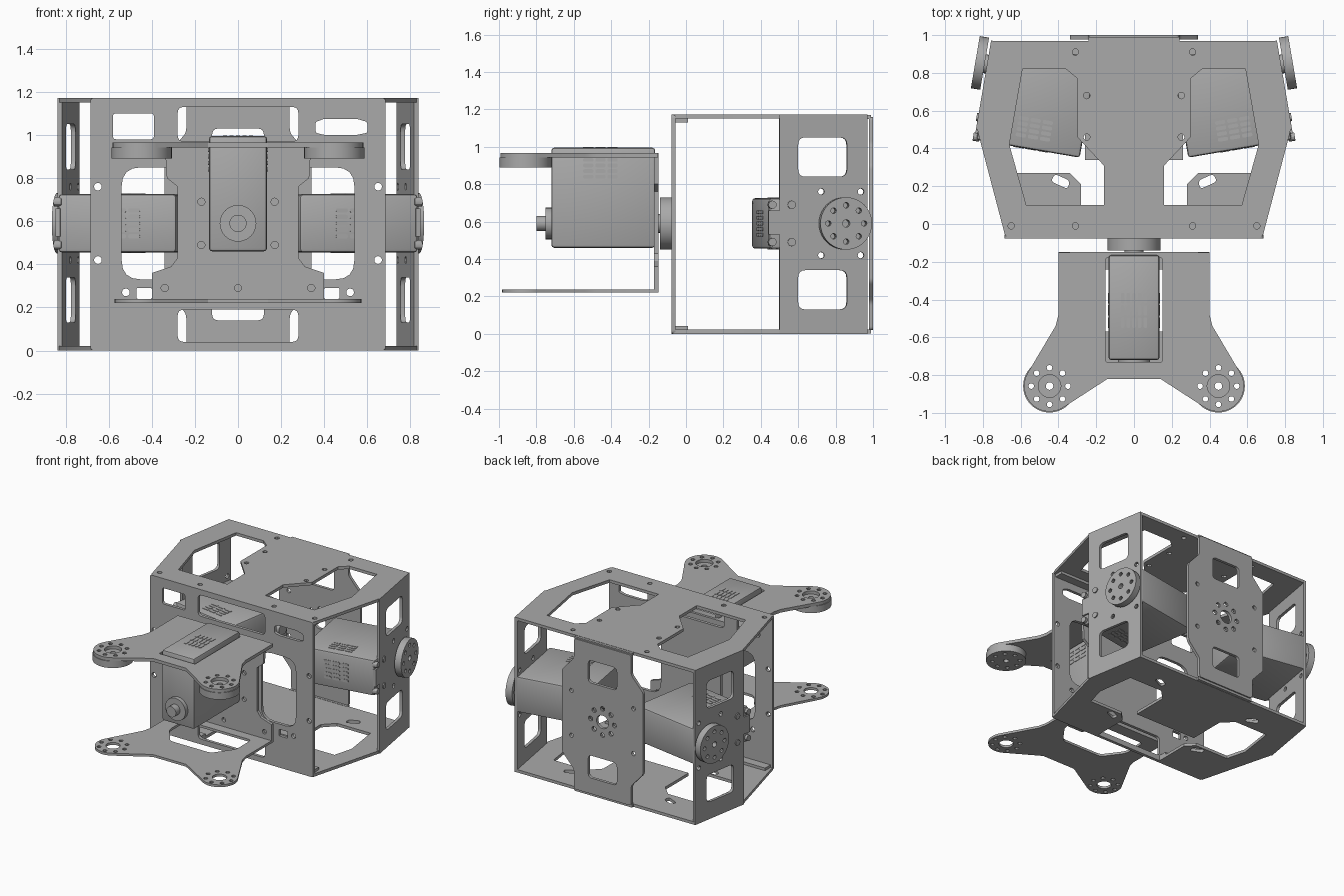
import bpy, bmesh, math
from mathutils import Matrix, Vector

if "Cube" in bpy.data.objects:
    bpy.data.objects.remove(bpy.data.objects["Cube"])

grey = bpy.data.materials.new("aluminium_grey")
grey.diffuse_color = (0.4, 0.4, 0.4, 1)
grey.use_nodes = True
grey.node_tree.nodes["Principled BSDF"].inputs["Base Color"].default_value = grey.diffuse_color


def frame(u, v, w, origin=(0, 0, 0)):
    m = Matrix((u, v, w)).transposed().to_4x4()
    m.translation = Vector(origin)
    return m


def finish(name, bm, m):
    bmesh.ops.remove_doubles(bm, verts=bm.verts, dist=1e-5)
    bm.transform(m)
    bmesh.ops.recalc_face_normals(bm, faces=bm.faces)
    me = bpy.data.meshes.new(name)
    bm.to_mesh(me)
    bm.free()
    me.materials.append(grey)
    me.shade_smooth()
    me.set_sharp_from_angle(angle=math.radians(30))
    ob = bpy.data.objects.new(name, me)
    bpy.context.collection.objects.link(ob)
    return ob


def plate(name, loops, w0, w1, m=Matrix()):
    """Extrude closed loops (outline plus holes) from w0 to w1 in frame m."""
    cu = bpy.data.curves.new(name, 'CURVE')
    cu.dimensions, cu.fill_mode, cu.extrude = '2D', 'BOTH', (w1 - w0) / 2
    for loop in loops:
        sp = cu.splines.new('POLY')
        sp.points.add(len(loop) - 1)
        for p, (x, y) in zip(sp.points, loop):
            p.co = (x, y, 0, 1)
        sp.use_cyclic_u = True
    tmp = bpy.data.objects.new(name + "_curve", cu)
    bpy.context.collection.objects.link(tmp)
    dg = bpy.context.evaluated_depsgraph_get()
    me = bpy.data.meshes.new_from_object(tmp.evaluated_get(dg))
    bm = bmesh.new()
    bm.from_mesh(me)
    bpy.data.objects.remove(tmp)
    bpy.data.curves.remove(cu)
    bpy.data.meshes.remove(me)
    return finish(name, bm, m @ Matrix.Translation((0, 0, (w0 + w1) / 2)))


def circle(x, y, r, n=16):
    return [(x + r * math.cos(i * math.tau / n), y + r * math.sin(i * math.tau / n)) for i in range(n)]


def bolt_ring(x, y, r=0.097, hole=0.015, n=8):
    return [circle(x + r * math.cos(i * math.tau / n), y + r * math.sin(i * math.tau / n), hole, 10)
            for i in range(n)]


def rnd(pts, r=0.03, n=4):
    """Round every corner of a polygon."""
    out = []
    for i, p in enumerate(pts):
        p, a, b = Vector(p), Vector(pts[i - 1]), Vector(pts[(i + 1) % len(pts)])
        s = p + (a - p).normalized() * min(r, (a - p).length * 0.45)
        e = p + (b - p).normalized() * min(r, (b - p).length * 0.45)
        for k in range(n + 1):
            t = k / n
            out.append(tuple(s * (1 - t) ** 2 + p * 2 * t * (1 - t) + e * t * t))
    return out


def rect(x0, x1, y0, y1, r=0.03):
    return rnd([(x0, y0), (x1, y0), (x1, y1), (x0, y1)], r)


def sym(half):
    """Close a half outline by mirroring it in x."""
    return half + [(-x, y) for x, y in reversed(half)]


def both(loop):
    return [loop, [(-x, y) for x, y in loop]]


def box(name, lo, hi, m=Matrix(), bevel=0.0):
    bm = bmesh.new()
    bmesh.ops.create_cube(bm, size=1)
    for v in bm.verts:
        v.co = [l + (c + 0.5) * (h - l) for c, l, h in zip(v.co, lo, hi)]
    if bevel:
        bmesh.ops.bevel(bm, geom=bm.edges[:], offset=bevel, segments=2, profile=0.5, affect='EDGES')
    return finish(name, bm, m)


XZ = frame((1, 0, 0), (0, 0, 1), (0, -1, 0))     # upright plates facing the front
MIRROR = Matrix.Scale(-1, 4, (1, 0, 0))


def servo(name, m, horn_top):
    """Servo: x = long direction, y = width, z = output axis."""
    box(name + "_case", (-0.13, -0.135, -0.56), (0.405, 0.135, -0.005), m, 0.015)
    plate(name + "_rear_boss", [circle(0, 0, 0.085, 24)], -0.59, -0.555, m)
    plate(name + "_rear_pin", [circle(0, 0, 0.04, 20)], -0.64, -0.585, m)
    plate(name + "_shaft", [circle(0, 0, 0.05, 20)], -0.01, 0.025, m)
    plate(name + "_horn", [circle(0, 0, 0.14, 40), circle(0, 0, 0.02)] + bolt_ring(0, 0), 0.02, horn_top, m)
    # vent slots on the end and both flanks
    slots = [rect(w, w + 0.055, b - 0.01, b + 0.01, 0.01)
             for w in (-0.39, -0.325, -0.26) for b in (-0.06, -0.03, 0, 0.03, 0.06)]
    plate(name + "_end_vents", slots, 0.403, 0.408, m @ frame((0, 0, 1), (0, 1, 0), (1, 0, 0)))
    slots = [rect(w, w + 0.055, a - 0.01, a + 0.01, 0.01)
             for w in (-0.39, -0.325, -0.26) for a in (0.25, 0.28, 0.31, 0.34)]
    for s in (1, -1):
        plate(name + "_side_vents", slots, 0.133, 0.138, m @ frame((0, 0, 1), (1, 0, 0), (0, s, 0)))


# ---- body: top plate
outline = rnd(sym([(0.68, -0.07), (0.83, 0.50), (0.75, 0.97)]), 0.02)
opening = [(0.59, 0.82), (0.36, 0.82), (0.30, 0.77), (0.30, 0.46), (0.16, 0.31),
           (0.16, 0.10), (0.57, 0.10), (0.66, 0.42)]
holes = []
for x, y in ((0.31, 0.91), (0.25, 0.46), (0.25, 0.68), (0.31, -0.01), (0.65, -0.01)):
    holes += both(circle(x, y, 0.017, 12))
plate("body_top_plate", [outline] + both(opening) + holes, 1.15, 1.172)

# ---- body: bottom plate, open toward the front
half = [(0.26, 0.34), (0.26, 0.62), (0.34, 0.70), (0.62, 0.70), (0.66, 0.42), (0.62, 0.27),
        (0.34, 0.27), (0.28, 0.21), (0.28, -0.07), (0.68, -0.07), (0.83, 0.50), (0.75, 0.97)]
slots = [rnd([(x - 0.04, y - 0.035), (x + 0.05, y + 0.005), (x + 0.03, y + 0.045), (x - 0.05, y + 0.01)], 0.02)
         for x, y in ((0.39, 0.22), (0.42, 0.78))]
plate("body_bottom_plate", [sym(half)] + both(slots[0]) + both(slots[1]), 0.0, 0.022)

# ---- body: front plate with windows, and its bent lips
holes = [rect(-0.28, 0.28, 0.97, 1.13), rect(-0.28, 0.28, 0.04, 0.19),
         rect(-0.58, -0.39, 0.98, 1.10, 0.015),
         rnd([(0.36, 1.01), (0.40, 1.0), (0.55, 1.0), (0.60, 1.01), (0.60, 1.06),
              (0.55, 1.075), (0.40, 1.075), (0.36, 1.06)], 0.01)]
holes += both(rect(0.25, 0.54, 0.33, 0.85, 0.09)) + both(rect(0.40, 0.47, 0.24, 0.29, 0.005))
for x, z in ((0.65, 0.76), (0.65, 0.42), (0.52, 0.27)):
    holes += both(circle(x, z, 0.018, 12))
plate("body_front_plate", [rect(-0.685, 0.685, 0.0, 1.172, 0.02)] + holes, 0.055, 0.078, XZ)
for s in (-1, 1):
    x0, x1 = sorted((s * 0.28, s * 0.67))
    box("front_lip_top", (x0, -0.06, 1.13), (x1, 0.01, 1.15))
    box("front_lip_bottom", (x0, -0.06, 0.02), (x1, 0.01, 0.042))

# ---- body: back plate
half = [(0.24, 0.02), (0.24, 0.17), (0.34, 0.28), (0.34, 0.90), (0.24, 1.01), (0.24, 1.16)]
holes = [rect(-0.12, 0.12, 0.86, 1.03), rect(-0.12, 0.12, 0.14, 0.31), circle(0, 0.59, 0.05, 20)]
holes += bolt_ring(0, 0.59, 0.1, 0.018) + both(circle(0.26, 0.76, 0.016)) + both(circle(0.26, 0.42, 0.016))
plate("body_back_plate", [rnd(sym(half), 0.02)] + holes, -1.0, -0.978, XZ)
for z in (0.002, 1.148):
    box("back_plate_lip", (-0.24, 0.96, z), (0.24, 0.99, z + 0.022))

# ---- body: angled side plates, each carrying a servo
c, s = math.cos(math.radians(9.7)), math.sin(math.radians(9.7))
side = frame((-s, c, 0), (0, 0, 1), (c, s, 0), (0.771, 0.845, 0))
side_servo = frame((s, -c, 0), (0, 0, 1), (c, s, 0), (0.771, 0.845, 0.59))
outline = [(-0.35, 0), (0.127, 0), (0.127, 1.172), (-0.35, 1.172), (-0.35, 0.66),
           (-0.41, 0.66), (-0.41, 0.53), (-0.35, 0.53)]
holes = [rect(-0.25, 0.015, 0.84, 1.05, 0.04), rect(-0.25, 0.015, 0.13, 0.34, 0.04)]
holes += [circle(u, z, 0.017, 12) for u in (-0.125, 0.09) for z in (0.42, 0.76)]
bolts = [circle(u, z, 0.022, 12) for u in (-0.39, -0.285) for z in (0.49, 0.69)]
for label, flip in (("right", Matrix()), ("left", MIRROR)):
    plate(label + "_side_plate", [outline] + holes, -0.015, 0.007, flip @ side)
    plate(label + "_bolt_heads", bolts, -0.02, 0.015, flip @ side)
    servo(label + "_servo", flip @ side_servo, 0.07)

# ---- front arm bracket: two forked plates joined by an upright
servo("waist_servo", frame((0, 0, 1), (1, 0, 0), (0, 1, 0), (0, -0.16, 0.59)), 0.09)
CX, CY = 0.447, -0.858


def fork(r):
    arc = [(CX + r * math.cos(math.radians(a)), CY + r * math.sin(math.radians(a)))
           for a in range(30, -121, -10)]
    return sym([(0.40, -0.15), (0.40, -0.48), (0.415, -0.54)] + arc + [(0.14, -0.82)])


rings = []
for ring in bolt_ring(CX, CY):
    rings += both(ring)
plate("arm_top_plate", [fork(0.135), rect(-0.15, 0.15, -0.73, -0.18, 0.01)]
      + both(circle(CX, CY, 0.06, 20)) + rings, 0.942, 0.966)
trapezoid = rnd(sym([(0.17, -0.57), (0.28, -0.42), (0.28, -0.24)]), 0.03)
plate("arm_bottom_plate", [fork(0.125), trapezoid]
      + both(circle(CX, CY, 0.05, 20)) + rings, 0.22, 0.238)
for sx in (1, -1):
    plate("arm_disc", [circle(sx * CX, CY, 0.14, 40), circle(sx * CX, CY, 0.02)]
          + bolt_ring(sx * CX, CY), 0.89, 0.942)
half = [(0.40, 0.22), (0.40, 0.36), (0.31, 0.39), (0.28, 0.43), (0.28, 0.76), (0.33, 0.80), (0.34, 0.966)]
holes = []
for x, z in ((0.17, 0.49), (0.17, 0.69), (0.34, 0.29)):
    holes += both(circle(x, z, 0.017, 12))
plate("arm_upright", [sym(half), circle(0, 0.59, 0.06, 20), circle(0, 0.29, 0.016)] + holes, 0.148, 0.17, XZ)
